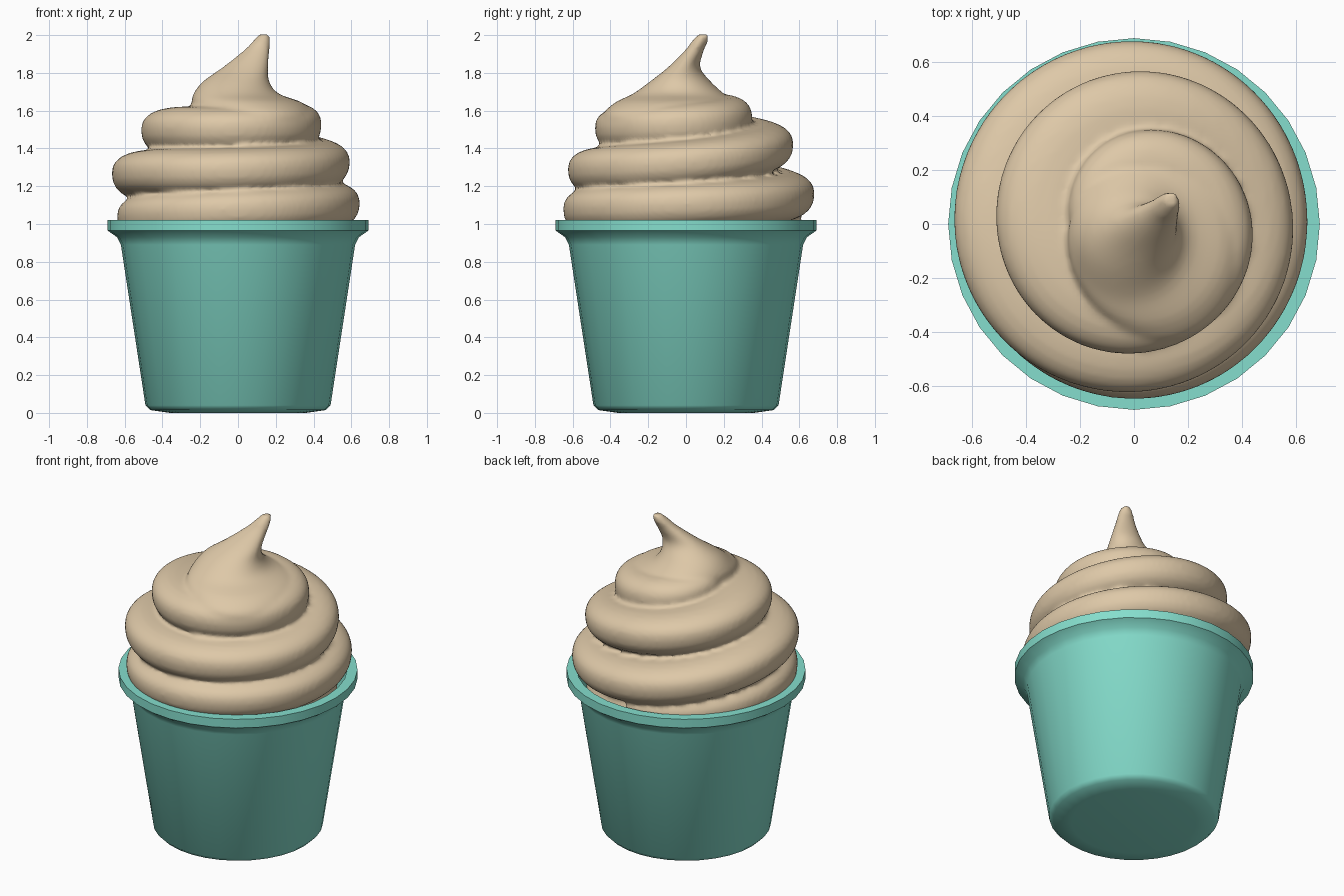
import bpy, bmesh
from math import sin, cos, pi, radians, copysign

if "Cube" in bpy.data.objects:
    bpy.data.objects.remove(bpy.data.objects["Cube"], do_unlink=True)


def material(name, colour):
    mat = bpy.data.materials.new(name)
    mat.use_nodes = True
    mat.diffuse_color = (*colour, 1)
    mat.node_tree.nodes["Principled BSDF"].inputs["Base Color"].default_value = (*colour, 1)
    return mat


def skin(bm, rings, cyclic=False):
    """Join rings of points with quads; cap both ends unless cyclic."""
    loops = [[bm.verts.new(p) for p in ring] for ring in rings]
    n = len(loops[0])
    for a, b in zip(loops, loops[1:] + (loops[:1] if cyclic else [])):
        for i in range(n):
            j = (i + 1) % n
            bm.faces.new((a[i], a[j], b[j], b[i]))
    if not cyclic:
        bm.faces.new(loops[0][::-1])
        bm.faces.new(loops[-1])


def finish(name, bm, mat):
    bmesh.ops.recalc_face_normals(bm, faces=bm.faces)
    mesh = bpy.data.meshes.new(name)
    bm.to_mesh(mesh)
    bm.free()
    obj = bpy.data.objects.new(name, mesh)
    bpy.context.collection.objects.link(obj)
    mesh.materials.append(mat)
    bpy.ops.object.select_all(action="DESELECT")
    bpy.context.view_layer.objects.active = obj
    obj.select_set(True)
    return obj


def spline(keys, t):
    """Catmull-Rom interpolation through evenly spaced key tuples."""
    i = min(int(t), len(keys) - 2)
    f = t - i
    p0, p1, p2, p3 = (keys[max(0, min(len(keys) - 1, i + d))] for d in (-1, 0, 1, 2))
    return [b + 0.5 * f * (c - a + f * (2 * a - 5 * b + 4 * c - d + f * (3 * (b - c) + d - a)))
            for a, b, c, d in zip(p0, p1, p2, p3)]


teal = material("teal paper", (0.235, 0.73, 0.61))
cream = material("beige cream", (0.73, 0.58, 0.39))

# Cup: turned profile with a flared rim and an inner wall
profile = [(0.36, 0), (0.465, 0.015), (0.49, 0.04), (0.62, 0.89), (0.64, 0.93), (0.69, 0.965),
           (0.69, 1.02), (0.63, 1.02), (0.6, 0.9), (0.48, 0.06)]
bm = bmesh.new()
SIDES = 32
skin(bm, [[(r * cos(2 * pi * i / SIDES), r * sin(2 * pi * i / SIDES), z)
           for i in range(SIDES)] for r, z in profile])
finish("cup", bm, teal)
bpy.ops.object.shade_smooth_by_angle(angle=radians(40))

# Cream: a core rising into a bent peak, wrapped by a spiral roll
bm = bmesh.new()
core = [(0, 0, 0.58, 0.58, 0.92), (0, 0, 0.5, 0.5, 1.12), (0, 0, 0.42, 0.42, 1.3),
        (0.1, -0.03, 0.31, 0.36, 1.48), (0.09, -0.06, 0.32, 0.38, 1.57),
        (0.05, -0.06, 0.295, 0.32, 1.64), (-0.01, -0.04, 0.225, 0.24, 1.69),
        (-0.01, -0.03, 0.175, 0.16, 1.755), (0.04, -0.01, 0.12, 0.085, 1.83),
        (0.1, 0.045, 0.068, 0.05, 1.92), (0.125, 0.075, 0.045, 0.042, 1.97),
        (0.14, 0.092, 0.026, 0.026, 2.005)]
rings = []
for s in range((len(core) - 1) * 5 + 1):
    cx, cy, rx, ry, z = spline(core, s / 5)
    rings.append([(cx + rx * cos(a), cy + ry * sin(a), z)
                  for a in (2 * pi * i / 48 for i in range(48))])
skin(bm, rings)

# Spiral keys, one per quarter turn: outer radius, height, half width
roll = [(0.62, 0.98, 0.2), (0.64, 1.04, 0.2), (0.65, 1.08, 0.2), (0.645, 1.11, 0.2),
        (0.68, 1.16, 0.2), (0.668, 1.27, 0.2), (0.625, 1.29, 0.2), (0.592, 1.33, 0.2),
        (0.568, 1.425, 0.2), (0.512, 1.5, 0.2), (0.482, 1.51, 0.2), (0.44, 1.53, 0.18),
        (0.345, 1.57, 0.16), (0.24, 1.62, 0.12)]
rings = []
STEPS = 24
for s in range((len(roll) - 1) * STEPS + 1):
    r, z, w = spline(roll, s / STEPS)
    turn = pi / 2 + s / STEPS * pi / 2
    ring = []
    for i in range(24):
        a = 2 * pi * i / 24
        u = copysign(abs(cos(a)) ** 0.85, cos(a))
        v = copysign(abs(sin(a)) ** 0.85, sin(a))
        d = r - w + w * u
        ring.append((d * cos(turn), d * sin(turn), z + v * (0.115 if v > 0 else 0.14) * min(1, w / 0.16)))
    rings.append(ring)
skin(bm, rings)
swirl = finish("cream_swirl", bm, cream)

# Fuse the roll and the core into one soft surface
remesh = swirl.modifiers.new("Fuse", "REMESH")
remesh.mode = "VOXEL"
remesh.voxel_size = 0.014
remesh.use_smooth_shade = True
soften = swirl.modifiers.new("Soften", "SMOOTH")
soften.factor = 0.5
soften.iterations = 5
bpy.ops.object.shade_smooth()
